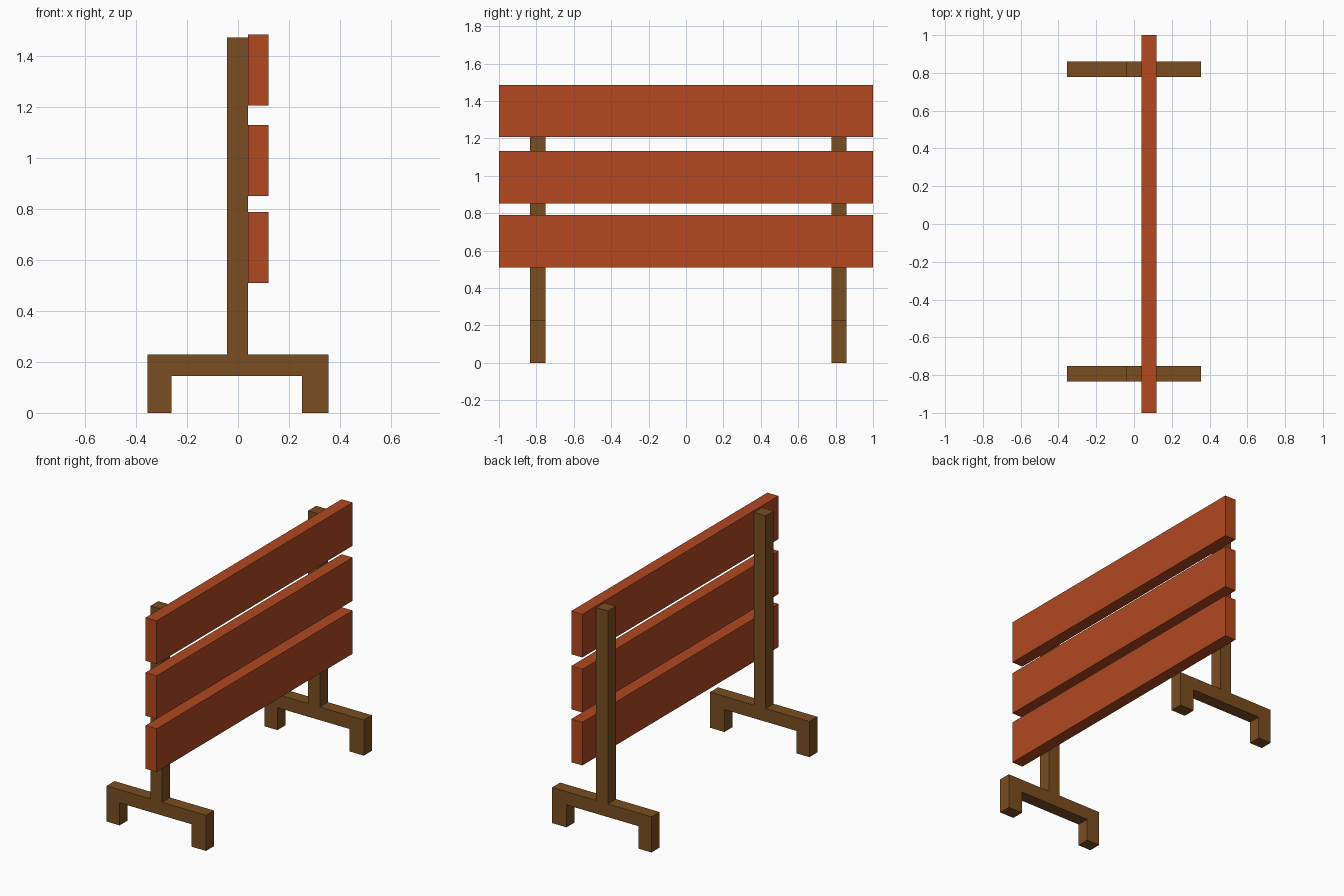
import bpy
import bmesh

if "Cube" in bpy.data.objects:
    bpy.data.objects.remove(bpy.data.objects["Cube"])


def make_material(name, rgb):
    mat = bpy.data.materials.new(name)
    mat.diffuse_color = (*rgb, 1.0)
    mat.use_nodes = True
    mat.node_tree.nodes["Principled BSDF"].inputs["Base Color"].default_value = mat.diffuse_color
    return mat


brown = make_material("brown wood", (0.195, 0.076, 0.015))
rust = make_material("rust orange paint", (0.445, 0.065, 0.015))


def extrude_profile(name, profile, y0, y1, mat):
    """Solid from a closed x-z profile, extruded from y0 to y1."""
    bm = bmesh.new()
    face = bm.faces.new([bm.verts.new((x, y0, z)) for x, z in profile])
    ext = bmesh.ops.extrude_face_region(bm, geom=[face])
    verts = [g for g in ext["geom"] if isinstance(g, bmesh.types.BMVert)]
    bmesh.ops.translate(bm, vec=(0, y1 - y0, 0), verts=verts)
    bmesh.ops.recalc_face_normals(bm, faces=bm.faces[:])
    mesh = bpy.data.meshes.new(name)
    bm.to_mesh(mesh)
    bm.free()
    mesh.materials.append(mat)
    obj = bpy.data.objects.new(name, mesh)
    bpy.context.collection.objects.link(obj)
    return obj


# Two upright frames: post and notched foot in one profile
frame = [(-0.355, 0), (-0.262, 0), (-0.262, 0.145), (0.252, 0.145),
         (0.252, 0), (0.355, 0), (0.355, 0.23), (0.04, 0.23),
         (0.04, 1.475), (-0.043, 1.475), (-0.043, 0.23), (-0.355, 0.23)]
for side, y0, y1 in (("front", -0.833, -0.752), ("back", 0.777, 0.859)):
    extrude_profile(f"{side}_post_and_foot", frame, y0, y1, brown)

# Three horizontal boards fixed to the posts
for label, z in (("lower", 0.51), ("middle", 0.852), ("upper", 1.207)):
    board = [(0.04, z), (0.119, z), (0.119, z + 0.279), (0.04, z + 0.279)]
    extrude_profile(f"{label}_board", board, -1.0, 1.0, rust)
